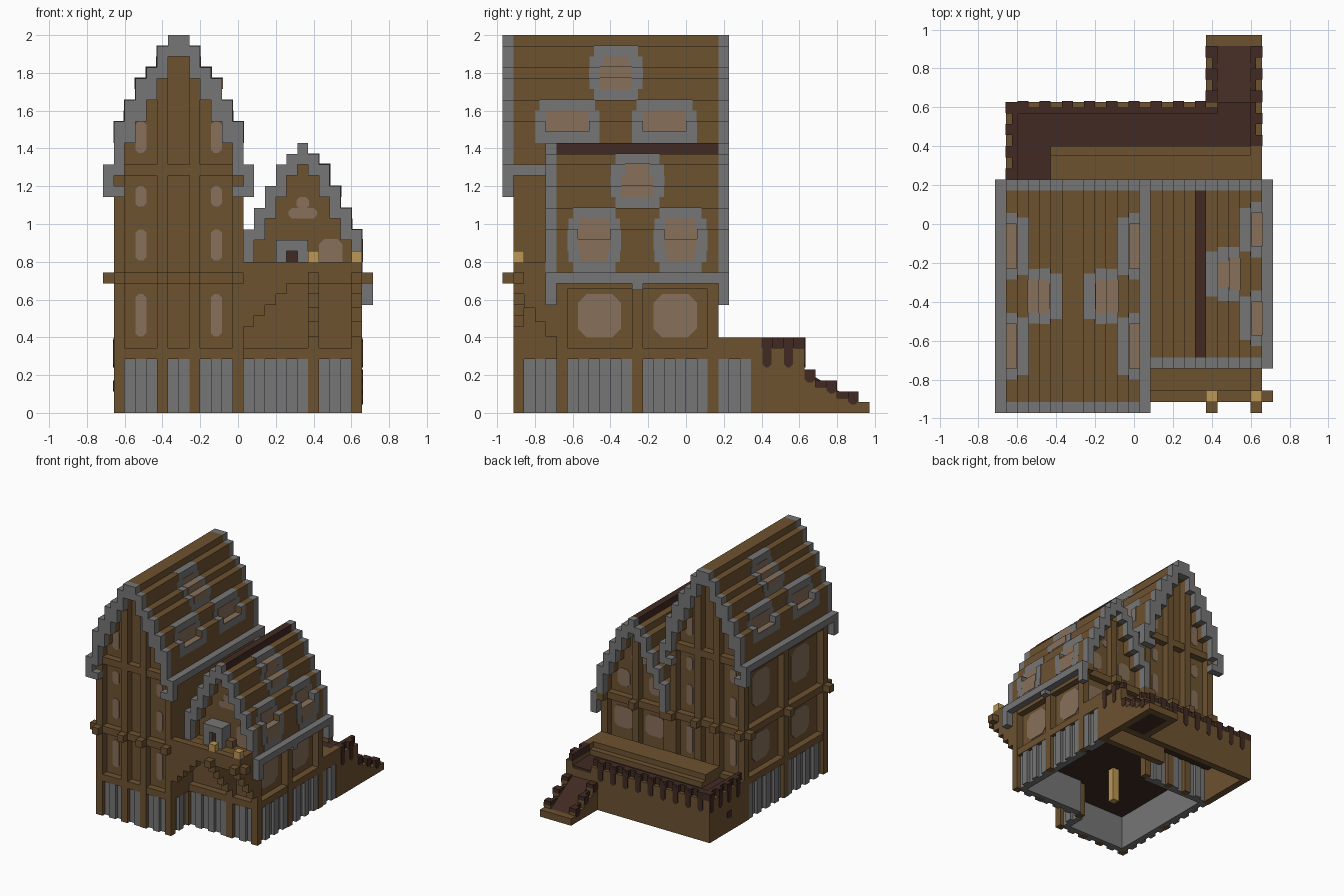
import bpy, bmesh

V = 2 / 35                                   # size of one block
if "Cube" in bpy.data.objects:
    bpy.data.objects.remove(bpy.data.objects["Cube"])

COLOURS = {"timber": (0.152, 0.085, 0.03), "stone": (0.182, 0.182, 0.182),
           "glass": (0.245, 0.16, 0.104), "dark_wood": (0.053, 0.023, 0.016),
           "lantern": (0.5, 0.31, 0.09)}
mats = {}
for key, rgb in COLOURS.items():
    m = bpy.data.materials.new(key)
    m.use_nodes = True
    m.diffuse_color = (*rgb, 1)
    m.node_tree.nodes["Principled BSDF"].inputs["Base Color"].default_value = (*rgb, 1)
    m.node_tree.nodes["Principled BSDF"].inputs["Roughness"].default_value = 0.9
    mats[key] = m

parts = {}


def prism(name, mat, lower, upper):
    """Close two matching rings of block coordinates into a solid."""
    bm = parts.setdefault((name, mat), bmesh.new())
    rings = [[bm.verts.new(((x - 12.5) * V, (y - 17) * V, z * V)) for x, y, z in ring]
             for ring in (lower, upper)]
    bm.faces.new(rings[0])
    bm.faces.new(rings[1])
    n = len(lower)
    for i in range(n):
        j = (i + 1) % n
        bm.faces.new((rings[0][i], rings[0][j], rings[1][j], rings[1][i]))


def box(name, mat, x0, x1, y0, y1, z0, z1):
    ring = [(x0, y0), (x1, y0), (x1, y1), (x0, y1)]
    prism(name, mat, [(x, y, z0) for x, y in ring], [(x, y, z1) for x, y in ring])


# A face is (axis, sign, plane): points are given along it, outward and up
def on_face(face, a, d, z):
    axis, sign, plane = face
    return (plane + sign * d, a, z) if axis == "x" else (a, plane + sign * d, z)


def fbox(name, mat, face, a0, a1, d0, d1, z0, z1):
    p, q = on_face(face, a0, d0, z0), on_face(face, a1, d1, z1)
    box(name, mat, *[w for i in range(3) for w in sorted((p[i], q[i]))])


def pane(name, mat, face, a0, a1, z0, z1, depth=-1, c=0.3):
    """Thin plate with cut corners."""
    ring = [(a0 + c, z0), (a1 - c, z0), (a1, z0 + c), (a1, z1 - c),
            (a1 - c, z1), (a0 + c, z1), (a0, z1 - c), (a0, z0 + c)]
    prism(name, mat, [on_face(face, a, depth - 0.05, z) for a, z in ring],
          [on_face(face, a, depth + 0.08, z) for a, z in ring])


def facade(name, face, posts, tops, beams, knobs=True, base=True):
    """Posts, cross beams and a ribbed stone base with lining."""
    first, last = posts[0], posts[-1] + 1
    for p, top in zip(posts, tops):
        fbox(name + "_posts", "timber", face, p, p + 1, -1, 0, 0 if base else 5, top)
        if knobs:
            fbox(name + "_beam_ends", "timber", face, p, p + 1, 0, 1, 12, 13)
    for z in beams:
        fbox(name + "_beams", "timber", face, first, last, -1, -0.04, z, z + 1)
    if not base:
        return
    fbox(name + "_base_lining", "stone", face, first + 1, last - 1, -1.4, -1, 0, 5)
    for p, q in zip(posts, posts[1:]):
        for i, a in enumerate(range(p + 1, q)):
            d = -0.1 if i % 2 else -0.55
            fbox(name + "_base_stones", "stone", face, a, a + 1, -1, d, 0, 5)


def mirror_columns(half, total):
    """Half profile of (column, bottom, top), reflected."""
    return half + [(total - 1 - c, b, t) for c, b, t in half if total - 1 - c != c]


def gable_roof(name, columns, y0, y1, eave_z, eaves, ridge, notched, notches):
    """Stepped roof with stone verges and window notches; gable infill beneath."""
    for c, b, t in columns:
        for y in (y0, y1 - 1):
            box(name + "_verges", "stone", c, c + 1, y, y + 1, b, t)
        if c in eaves:
            box(name + "_eaves", "stone", c, c + 1, y0 + 1, y1 - 1, t - 1, t)
            continue
        if c in ridge:
            box(name + "_ridge", "dark_wood", c, c + 1, y0 + 1, y1 - 1, t - 1, t)
            t -= 1
        if c in notched:
            t -= 1
            cuts = [y0 + 1, *[y for n in notches for y in n], y1 - 1]
            for ya, yb in zip(cuts[::2], cuts[1::2]):
                box(name, "timber", c, c + 1, ya, yb, t, t + 1)
        box(name, "timber", c, c + 1, y0 + 1, y1 - 1, b, t)
        box(name + "_gable", "timber", c, c + 1, y0 + 2, y1 - 2, eave_z, b + 0.5)


def patch(name, mat, columns, sign, yc, zc, ry, rz, e):
    """Rounded patch laid over the steps of one roof slope."""
    side = sorted(columns, key=lambda k: -sign * k[0])
    for (c, b, t), outer in zip(side[1:], side):
        for z in range(outer[2], t):
            f = 1 - abs((z + 0.5 - zc) / rz) ** 3
            if f <= 0:
                continue
            w = ry * f ** 0.33
            x0, x1 = (c, c + 1 + e) if sign > 0 else (c - e, c + 1)
            box(name, mat, x0, x1, yc - w, yc + w, z - 0.01, z + 1 + (e if z == t - 1 else 0))


def dormer(name, columns, sign, yc, col, z0, z1, w):
    """Window recessed into the lowest roof step, with stone cheeks."""
    zc, rz = (z0 + z1) / 2, (z1 - z0) / 2
    low = [(c, b, t - (c == col)) for c, b, t in columns]
    sill = [t for c, b, t in low if c == col][0]
    patch(name + "_surround", "stone", low, sign, yc, zc, w, rz + 0.1, 0.04)
    patch(name + "_glass", "glass", low, sign, yc, zc + 0.1, w - 1, rz - 0.75, 0.09)
    box(name + "_glass", "glass", col, col + 1, yc - w + 1, yc + w - 1, sill, sill + 0.09)
    x0, x1 = (col, col + 1.04) if sign > 0 else (col - 0.04, col + 1)
    for s in (-1, 1):
        ya, yb = sorted((yc + s * w, yc + s * (w - 1)))
        box(name + "_cheeks", "stone", x0, x1, ya, yb, sill - 1, sill + 1.04)


# Tower body
box("tower_core", "timber", 2, 12, 2, 19, 5, 22.5)
front, back = ("y", -1, 1), ("y", 1, 20)
left_side, right_side = ("x", -1, 1), ("x", 1, 13)
for nm, face in (("tower_front", front), ("tower_back", back)):
    facade(nm, face, [1, 5, 8, 12], [23, 31, 31, 23], [5, 12, 22])
    for x in (3, 10):
        for z0, z1 in ((7, 11), (14, 17), (19, 21), (24, 27)):
            pane(nm + "_windows", "glass", face, x, x + 1, z0 + 0.1, z1)
facade("tower_outer_side", left_side, [1, 10, 19], [22] * 3, [5, 12, 21])
for y in (4, 13):
    for z0, z1 in ((7, 11), (15, 20)):
        pane("tower_side_windows", "glass", left_side, y, y + 4, z0, z1, c=0.8)
facade("tower_inner_side", right_side, [1, 5], [22] * 2, [], False)
fbox("tower_inner_wall", "timber", right_side, 2, 20, -1, 0, 5, 22)

# Tower roof
tower = mirror_columns([(0, 20, 23), (1, 22, 27), (2, 25, 29), (3, 27, 31),
                        (4, 29, 32), (5, 31, 34), (6, 33, 35)], 14)
gable_roof("tower_roof", tower, 0, 21, 22, (0, 13), (), (1, 12), [(4, 8), (13, 17)])
for y in (0, 20):
    for x in (1, 12):
        box("tower_roof_verges", "stone", x, x + 1, y, y + 1, 20, 21)
for s, col in ((1, 12), (-1, 1)):
    for yc in (6, 15):
        dormer("tower_dormer", tower, s, yc, col, 25, 29, 3)
    patch("tower_round_window_frame", "stone", tower, s, 10.5, 31.5, 2.5, 2.6, 0.04)
    patch("tower_round_window", "glass", tower, s, 10.5, 31.2, 1.5, 1.6, 0.09)

# Wing body
box("wing_core", "timber", 13, 23, 6, 19, 5, 13.5)
w_front, w_back, w_side = ("y", -1, 5), ("y", 1, 20), ("x", 1, 24)
facade("wing_front", w_front, [12, 19, 23], [14] * 3, [5, 12], False)
facade("wing_back", w_back, [13, 18, 23], [14, 22, 14], [5, 12], base=False)
facade("wing_side", w_side, [5, 12, 19], [12] * 3, [5, 11.5], False)
box("eave_bracket", "stone", 24, 24.9, 12, 13, 11.4, 12)
for y in (7, 14):
    pane("wing_side_windows", "glass", w_side, y, y + 4, 7, 11, c=0.8)
for x in (14.5, 19.5):
    pane("wing_back_windows", "glass", w_back, x, x + 3, 8, 11, c=0.5)
    pane("wing_back_windows", "glass", w_back, x + 0.5, x + 2.5, 14, 16.5, c=0.5)
pane("wing_front_window", "glass", w_front, 20, 22.2, 13, 16.1, c=0.5)
for face in (w_front, w_back):
    pane("gable_window", "glass", face, 17.2, 19.8, 18, 19, c=0.3)
    pane("gable_window", "glass", face, 17.9, 19.1, 18.9, 20, c=0.3)

# Wing roof
wing = mirror_columns([(13, 13, 17), (14, 16, 19), (15, 18, 21), (16, 20, 23),
                       (17, 22, 24), (18, 23, 25)], 37) + [(24, 10, 13)]
gable_roof("wing_roof", wing, 4, 21, 13, (24,), (18,), (23,), [(7, 10), (15, 18)])
for yc in (8.5, 16.5):
    dormer("wing_dormer", wing, 1, yc, 23, 13, 19, 2.5)
patch("wing_round_window_frame", "stone", wing, 1, 12.5, 21.5, 2.5, 2.6, 0.04)
patch("wing_round_window", "glass", wing, 1, 12.5, 21.2, 1.5, 1.6, 0.09)

# Balcony with door, railing, brackets and lanterns
box("balcony_floor", "timber", 13, 24, 1, 5, 12, 13)
box("balcony_rail", "timber", 13, 24, 1, 2, 13, 14)
box("balcony_rail", "timber", 23, 24, 2, 4, 13, 14)
for x0, x1, z0 in ((16, 17, 13), (17, 18, 15), (18, 19, 13)):
    box("door_frame", "stone", x0, x1, 4.02, 6, z0, 16)
box("door", "dark_wood", 17, 18, 4.6, 6, 13, 15)
for x in (19, 23):
    for i in range(4):
        box("balcony_brackets", "timber", x, x + 1, 1 + i, 5, 11 - i * 1.3, 12)
    box("balcony_beam_ends", "timber", x, x + 1, 0, 1, 12, 13)
    box("lanterns", "lantern", x, x + 1, 1, 2, 14, 15)
box("balcony_beam_ends", "timber", 24, 25, 1, 2, 12, 13)
for i in range(4):
    box("balcony_side_bracket", "timber", 13 + i, 14 + i, 1, 2, 8 + i, 12)

# Undercroft ceiling and pillar
box("undercroft_ceiling", "dark_wood", 2, 12, 2, 19, 4.9, 5)
box("undercroft_ceiling", "dark_wood", 12, 23, 6, 23, 4.9, 5)
box("undercroft_pillar", "lantern", 11, 12, 11, 12, 0, 4.9)

# Rear plinth, hollow below
box("plinth", "timber", 5, 23, 20, 23.2, 5, 7)
box("plinth_ledge", "timber", 5, 24, 20, 24, 5, 6.2)
box("plinth_wall", "timber", 13, 23, 23, 24, 0, 5)
box("plinth_post", "timber", 23, 24, 23, 24, 0, 7)
box("plinth_top", "timber", 22.9, 24, 20, 23, 6, 7)
for i, y in enumerate((20, 21, 22)):
    box("plinth_stones", "stone", 22.5, 23.9 - 0.45 * (i % 2), y, y + 1, 0, 5)

# Terrace: hollow walls, floor and capped parapet
box("terrace_walls", "timber", 1, 2, 20, 28, 0, 5)
box("terrace_walls", "timber", 2, 24, 27, 28, 0, 5)
box("terrace_walls", "timber", 23, 24, 24, 27, 0, 5)
box("terrace_floor", "dark_wood", 2, 23, 20.1, 27, 4.6, 5.4)
box("terrace_entry", "dark_wood", 20, 23, 27, 28, 5, 5.4)
parapets = [(("y", 1, 28), 1, 20, 1), (("x", -1, 1), 20, 28, 1), (("x", 1, 24), 24, 28, 0)]
for face, a0, a1, parity in parapets:
    fbox("parapet", "timber", face, a0, a1, -1, 0, 5, 6)
    for a in range(a0, a1):
        if (a - a0) % 2 == parity:
            fbox("parapet_caps", "dark_wood", face, a, a + 1, -1.05, 0.05, 6, 7)
            pane("parapet_trim", "dark_wood", face, a + 0.1, a + 0.9, 4.2, 6.8, 0)
        else:
            fbox("parapet_caps", "dark_wood", face, a, a + 1, -1.05, -0.5, 6, 7)
pane("terrace_vent", "dark_wood", ("x", -1, 1), 23, 24, 2, 3, 0, 0.1)

# Rear ramp between stepped flank walls with trim
ramp = [(28, 0), (28, 3.9), (33, 0.9), (33, 0)]
prism("ramp", "dark_wood", [(20, y, z) for y, z in ramp], [(23, y, z) for y, z in ramp])
box("ramp_foot", "timber", 19, 24, 33, 34, 0, 1)
for y0, y1, top in ((28, 29, 4), (29, 31, 3), (31, 33, 2)):
    for x, face in ((23, ("x", 1, 24)), (19, ("x", -1, 19))):
        box("ramp_walls", "timber", x, x + 1, y0, y1, 0, top - 0.6)
        pane("ramp_trim", "dark_wood", face, y1 - 1, y1, top - 1.2, top, 0)
        fbox("ramp_caps", "dark_wood", face, y1 - 1, y1, -1, 0.05, top - 0.6, top)
        fbox("ramp_caps", "dark_wood", face, y0, y1, -1, -0.5, top - 0.6, top - 0.02)

# Finish: one object per part
for (name, mat), bm in parts.items():
    bmesh.ops.recalc_face_normals(bm, faces=bm.faces)
    me = bpy.data.meshes.new(name)
    bm.to_mesh(me)
    bm.free()
    me.materials.append(mats[mat])
    bpy.context.scene.collection.objects.link(bpy.data.objects.new(name, me))
